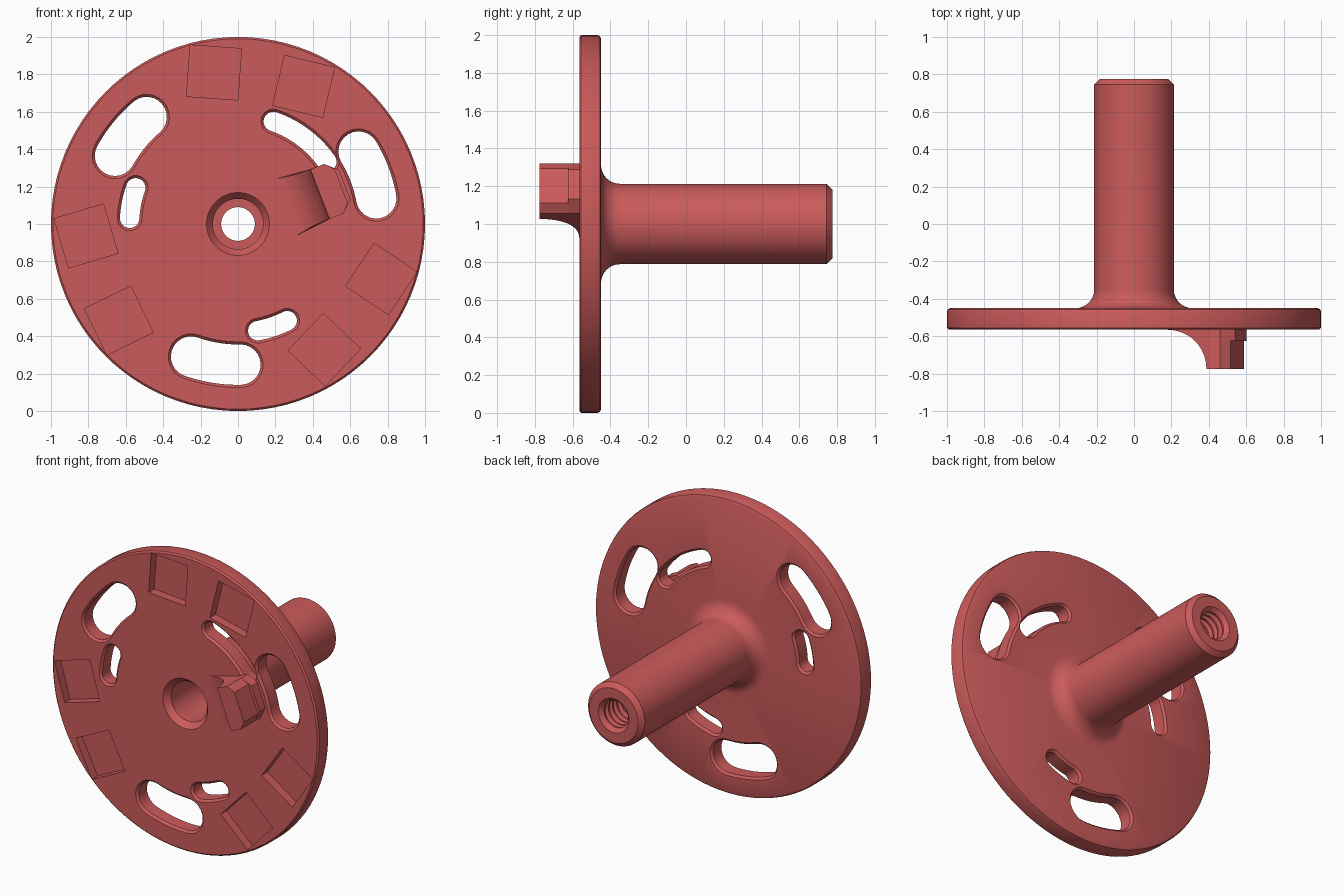
import bpy, bmesh, math
from mathutils import Vector

if "Cube" in bpy.data.objects:
    bpy.data.objects.remove(bpy.data.objects["Cube"])

red = bpy.data.materials.new("soft red")
red.diffuse_color = (0.6, 0.104, 0.104, 1)
red.use_nodes = True
red.node_tree.nodes["Principled BSDF"].inputs["Base Color"].default_value = red.diffuse_color

FRONT, BACK, TIP = -0.565, -0.45, 0.775


def polar(r, deg, y):
    """Point at a radius and angle around the shaft axis."""
    a = math.radians(deg)
    return Vector((r * math.cos(a), y, 1 + r * math.sin(a)))


def finish(bm, name):
    bmesh.ops.recalc_face_normals(bm, faces=bm.faces)
    me = bpy.data.meshes.new(name)
    bm.to_mesh(me)
    bm.free()
    me.materials.append(red)
    ob = bpy.data.objects.new(name, me)
    bpy.context.collection.objects.link(ob)
    return ob


def loft(bm, loops, closed=False):
    """Skin equal-length loops of points; cap the ends unless closed."""
    rows = [[bm.verts.new(p) for p in loop] for loop in loops]
    n = len(rows[0])
    pairs = list(zip(rows, rows[1:])) + ([(rows[-1], rows[0])] if closed else [])
    for a, b in pairs:
        for i in range(n):
            j = (i + 1) % n
            bm.faces.new((a[i], a[j], b[j], b[i]))
    if not closed:
        bm.faces.new(rows[0])
        bm.faces.new(rows[-1])


def slot(bm, r, a0, a1, hw):
    """Arc-shaped slot cutter with softened rims on both faces."""
    def ring(y, w):
        pts = [polar(r + w, a0 + (a1 - a0) * i / 10, y) for i in range(11)]
        for end, start, inner in ((a1, a1, False), (a0, a0 + 180, True)):
            c = polar(r, end, y)
            for i in range(1, 12):
                d = math.radians(start + 180 * i / 12)
                pts.append(c + Vector((w * math.cos(d), 0, w * math.sin(d))))
            if not inner:
                pts += [polar(r - w, a1 + (a0 - a1) * i / 10, y) for i in range(11)]
        return pts
    f = 0.014
    loft(bm, [ring(FRONT - 0.01, hw + f + 0.01), ring(FRONT + f, hw),
              ring(BACK - f, hw), ring(BACK + 0.01, hw + f + 0.01)])


def pocket(bm, r, deg, tilt):
    """Square recess cutter for the front face."""
    c = polar(r, deg, 0)
    loops = []
    for y in (FRONT - 0.05, FRONT + 0.06):
        loop = []
        for k in range(4):
            a = math.radians(tilt + 45 + 90 * k)
            h = 0.275 / math.sqrt(2)
            loop.append((c.x + h * math.cos(a), y, c.z + h * math.sin(a)))
        loops.append(loop)
    loft(bm, loops)


# Disc, filleted hollow shaft and threaded bore as one turned profile
profile = [(0.168, FRONT), (0.99, FRONT), (1, FRONT + 0.01),
           (1, BACK - 0.018), (0.995, BACK - 0.006), (0.982, BACK)]
for i in range(9):
    a = math.pi / 2 * i / 8
    profile.append((0.313 - 0.1 * math.sin(a), BACK + 0.1 - 0.1 * math.cos(a)))
profile += [(0.213, TIP - 0.03), (0.183, TIP), (0.115, TIP)]
y = TIP - 0.025
for i in range(10):
    profile += [(0.09, y), (0.09, y - 0.012), (0.113, y - 0.024), (0.113, y - 0.03)]
    y -= 0.045
profile += [(0.09, y), (0.09, 0.2), (0.135, 0.2), (0.135, FRONT + 0.04)]
SEG = 96
bm = bmesh.new()
loft(bm, [[polar(r, 360 * s / SEG, yy) for r, yy in profile] for s in range(SEG)], True)
body = finish(bm, "disc_and_shaft")

# Cutters, repeated every third of a turn
big, small, recess = bmesh.new(), bmesh.new(), bmesh.new()
for t in (0, 120, 240):
    slot(big, 0.752, 130.5 + t, 151 + t, 0.108)
    if t == 240:
        slot(small, 0.58, 35, 71, 0.052)
    else:
        slot(small, 0.58, 160.5 + t, 177 + t, 0.052)
    pocket(recess, 0.82, 99 + t, -4 + t)
    pocket(recess, 0.815, 64.5 + t, -13.5 + t)
bpy.context.view_layer.objects.active = body
for b, name in ((big, "large_slot_cutter"), (small, "small_slot_cutter"),
                (recess, "pocket_cutter")):
    cutter = finish(b, name)
    cutter.hide_render = True
    mod = body.modifiers.new(name, 'BOOLEAN')
    mod.operation, mod.solver, mod.object = 'DIFFERENCE', 'EXACT', cutter
    bpy.ops.object.modifier_apply(modifier=mod.name)
    bpy.data.objects.remove(cutter)

# Hook frame: u points outward from the axis, v runs around it
U = math.radians(21)


def hook(u, v, y):
    return Vector((u * math.cos(U) - v * math.sin(U), y,
                   1 + u * math.sin(U) + v * math.cos(U)))


# Hook ramp: concave sweep rising from the disc
TOP, ROOT = -TIP, FRONT + 0.01
bm = bmesh.new()
path = [(0.25 + 0.216 * math.sin(a), TOP + (FRONT - TOP) * math.cos(a))
        for a in [math.pi / 2 * i / 12 for i in range(13)]]
path += [(0.49, TOP), (0.49, ROOT), (0.25, ROOT)]
sides = []
for s in (-1, 1):
    sides.append([hook(u, s * (0.142 + 0.025 * max(0, (0.466 - u) / 0.216) ** 2) - 0.008, yy)
                  for u, yy in path])
loft(bm, sides)
ramp = finish(bm, "hook_ramp")


# Hook head: chamfered block standing on a slightly wider foot
def head(name, reach, half, y0, y1):
    b = bmesh.new()
    plan = [(0.48, -0.15), (0.545, -0.15), (reach, -half - 0.008),
            (reach, half - 0.008), (0.545, 0.134), (0.48, 0.134)]
    loft(b, [[hook(u, v, yy) for u, v in plan] for yy in (y0, y1)])
    return finish(b, name)


parts = [body, ramp, head("hook_head", 0.588, 0.098, TOP, -0.62),
         head("hook_foot", 0.608, 0.084, -0.625, ROOT)]

for ob in parts:
    bpy.ops.object.select_all(action='DESELECT')
    ob.select_set(True)
    bpy.context.view_layer.objects.active = ob
    bpy.ops.object.shade_smooth_by_angle(angle=math.radians(30))
